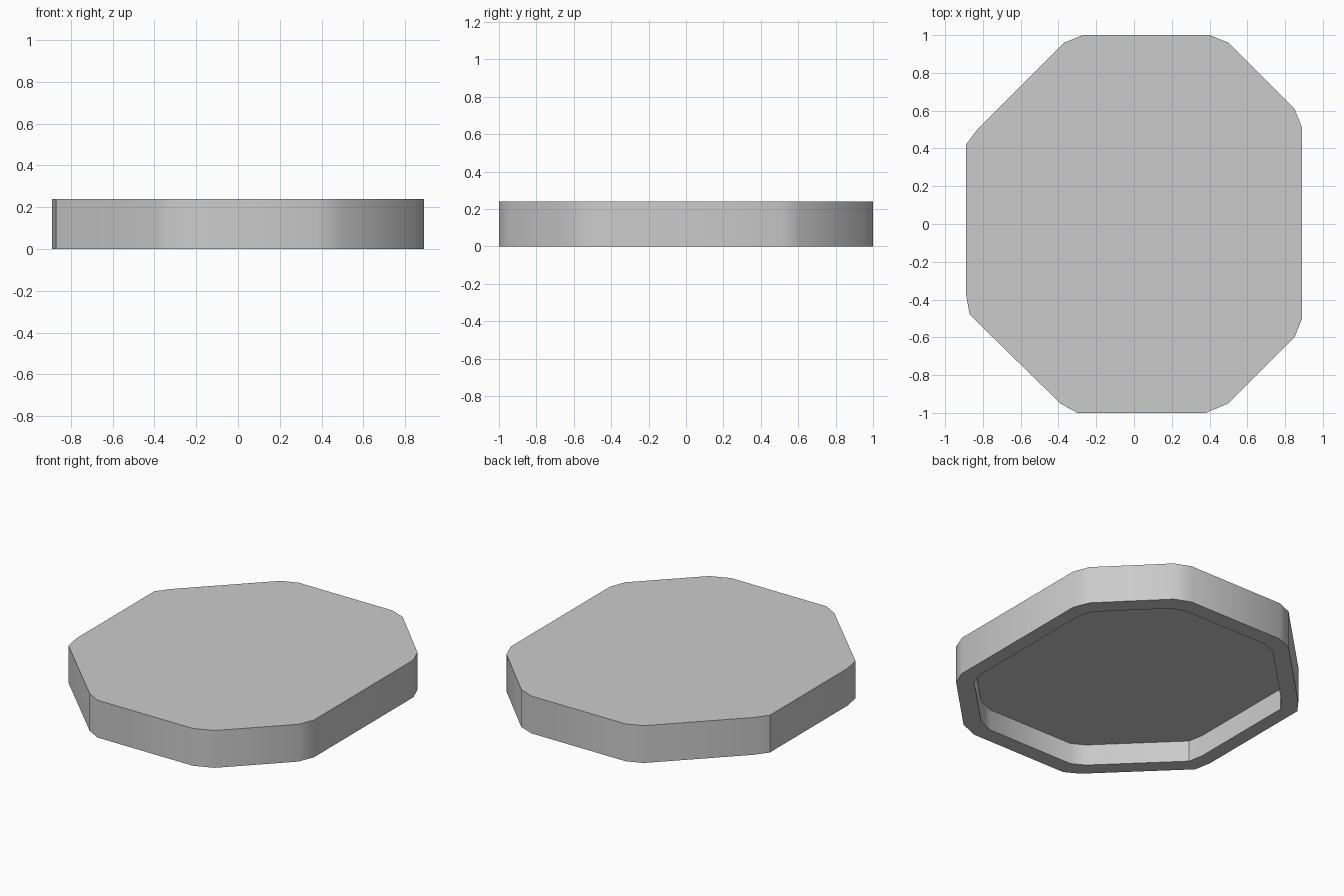
import bpy
import bmesh
import math

if "Cube" in bpy.data.objects:
    bpy.data.objects.remove(bpy.data.objects["Cube"], do_unlink=True)

HEIGHT = 0.24
RECESS_DEPTH = 0.135
RIM_SCALE = 0.897

# Eight-sided outline with clipped corners, counter-clockwise
OUTLINE = [
    (0.89, -0.5), (0.89, 0.51), (0.85, 0.61), (0.5, 0.96),
    (0.4, 1.0), (-0.27, 1.0), (-0.37, 0.96), (-0.83, 0.5),
    (-0.89, 0.42), (-0.89, -0.37), (-0.87, -0.48), (-0.39, -0.95),
    (-0.3, -1.0), (0.38, -1.0), (0.5, -0.95), (0.85, -0.6),
]


def make_material(name, colour):
    material = bpy.data.materials.new(name)
    material.use_nodes = True
    material.diffuse_color = colour
    shader = material.node_tree.nodes["Principled BSDF"]
    shader.inputs["Base Color"].default_value = colour
    return material


def add_ring(bm, scale, z):
    return [bm.verts.new((x * scale, y * scale, z)) for x, y in OUTLINE]


def bridge(bm, lower, upper):
    count = len(lower)
    for i in range(count):
        j = (i + 1) % count
        bm.faces.new((lower[i], lower[j], upper[j], upper[i]))


# Slab: top, outer wall, flat bottom rim, inner wall and recess floor
bm = bmesh.new()
rings = [
    add_ring(bm, 1.0, HEIGHT),
    add_ring(bm, 1.0, 0.0),
    add_ring(bm, RIM_SCALE, 0.0),
    add_ring(bm, RIM_SCALE, RECESS_DEPTH),
]
for first, second in zip(rings, rings[1:]):
    bridge(bm, first, second)
bm.faces.new(rings[0])
bm.faces.new(rings[-1])
bmesh.ops.recalc_face_normals(bm, faces=bm.faces)

mesh = bpy.data.meshes.new("hollow_slab")
bm.to_mesh(mesh)
bm.free()
slab = bpy.data.objects.new("hollow_slab", mesh)
bpy.context.collection.objects.link(slab)
mesh.materials.append(make_material("light grey", (0.6, 0.6, 0.6, 1.0)))

# Soft clipped corners, crisp rims
bpy.ops.object.select_all(action="DESELECT")
slab.select_set(True)
bpy.context.view_layer.objects.active = slab
bpy.ops.object.shade_smooth_by_angle(angle=math.radians(30))
